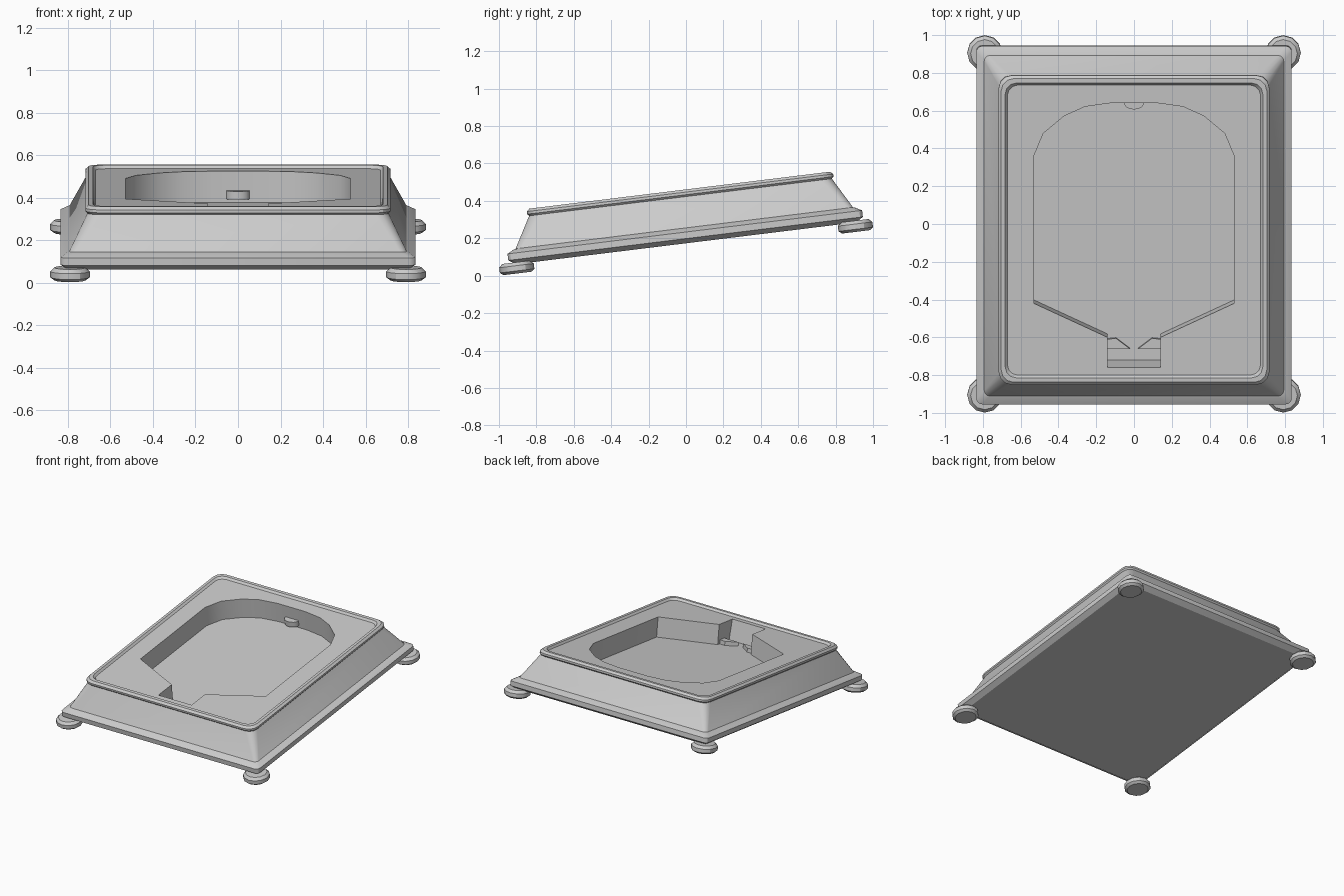
import bpy, bmesh, math

if "Cube" in bpy.data.objects:
    bpy.data.objects.remove(bpy.data.objects["Cube"])

TILT = math.radians(7)
YC = 0.022  # centre of the body along its own sloping axis

grey = bpy.data.materials.new("plain grey")
grey.diffuse_color = (0.6, 0.6, 0.6, 1)
grey.use_nodes = True
grey.node_tree.nodes["Principled BSDF"].inputs["Base Color"].default_value = grey.diffuse_color


def make(name, loops, angle=30):
    """Skin a stack of equal-length point loops, cap both ends, tilt the part."""
    bm = bmesh.new()
    rings = [[bm.verts.new(p) for p in loop] for loop in loops]
    n = len(rings[0])
    for a, b in zip(rings, rings[1:]):
        for i in range(n):
            j = (i + 1) % n
            bm.faces.new((a[i], a[j], b[j], b[i]))
    bm.faces.new(rings[0][::-1])
    bm.faces.new(rings[-1])
    bmesh.ops.recalc_face_normals(bm, faces=bm.faces)
    me = bpy.data.meshes.new(name)
    bm.to_mesh(me)
    bm.free()
    me.materials.append(grey)
    ob = bpy.data.objects.new(name, me)
    bpy.context.collection.objects.link(ob)
    ob.rotation_euler.x = TILT
    if angle:
        smooth(ob, angle)
    return ob


def smooth(ob, angle):
    bpy.ops.object.select_all(action='DESELECT')
    ob.select_set(True)
    bpy.context.view_layer.objects.active = ob
    bpy.ops.object.shade_smooth_by_angle(angle=math.radians(angle))


def rounded_rect(hx, hy, r, z):
    pts = []
    for k, (sx, sy) in enumerate(((1, 1), (-1, 1), (-1, -1), (1, -1))):
        for s in range(4):
            a = math.radians(90 * k + 30 * s)
            pts.append((sx * (hx - r) + r * math.cos(a),
                        YC + sy * (hy - r) + r * math.sin(a), z))
    return pts


def circle(x, y, r, z, n):
    return [(x + r * math.cos(2 * math.pi * i / n),
             y + r * math.sin(2 * math.pi * i / n), z) for i in range(n)]


# Body: lower lip, sloping skirt, raised upper rim, shallow top panel
profile = [(0.035, 0.172, 0.006), (0, 0.197, 0.03), (0, 0.232, 0.03),
           (0.034, 0.252, 0.03), (0.042, 0.254, 0.03), (0.127, 0.420, 0.06),
           (0.118, 0.430, 0.07), (0.118, 0.444, 0.07), (0.132, 0.458, 0.065),
           (0.153, 0.458, 0.06), (0.165, 0.443, 0.055)]
body = make("body", [rounded_rect(0.835 - i, 0.955 - i * 1.1, r, z)
                     for i, z, r in profile], 0)

# Pocket cutter: arched back, angled front shoulders, narrow front slot
half = [(0.14, -0.711), (0.14, -0.55), (0.53, -0.369), (0.53, 0.417),
        (0.48, 0.538), (0.37, 0.630), (0.26, 0.680), (0.12, 0.700)]
outline = half + [(-x, y) for x, y in reversed(half)]
FLOOR, TOP = 0.295, 0.443


def pocket_loop(z):
    # the front end of the slot leans outward towards the top
    lean = 0.022 * (TOP - z) / (TOP - FLOOR)
    return [(x, y + lean if y < -0.7 else y, z) for x, y in outline]


cutter = make("pocket_cutter", [pocket_loop(FLOOR), pocket_loop(0.5)], 0)
cutter.hide_render = True
mod = body.modifiers.new("pocket", 'BOOLEAN')
mod.operation = 'DIFFERENCE'
mod.solver = 'EXACT'
mod.object = cutter
bpy.context.view_layer.update()
bpy.context.view_layer.objects.active = body
bpy.ops.object.modifier_apply(modifier=mod.name)
bpy.data.objects.remove(cutter)
smooth(body, 30)

# Four bevelled round feet
for sx in (-1, 1):
    for y, end in ((-0.893, "front"), (0.931, "back")):
        side = "left" if sx < 0 else "right"
        make(f"{end}_{side}_foot",
             [circle(sx * 0.79, y, r, z, 12) for r, z in
              ((0.075, 0.122), (0.093, 0.136), (0.093, 0.164), (0.075, 0.182))])

# Half-round nub on the back wall of the pocket
nub = [(0.055 * math.cos(a), 0.70 + 0.04 * math.sin(a) - 0.006)
       for a in (math.pi + math.pi * i / 8 for i in range(9))]
nub += [(0.055, 0.72), (-0.055, 0.72)]
make("back_nub", [[(x, y, z) for x, y in nub] for z in (0.312, 0.352)])

# Pair of low wedges at the mouth of the slot
for sx, side in ((-1, "left"), (1, "right")):
    wedge = [(0.145, -0.627), (0.02, -0.627), (0.095, -0.570), (0.145, -0.575)]
    make(f"{side}_slot_wedge",
         [[(sx * x, y, z) for x, y in wedge] for z in (0.29, 0.325)])
